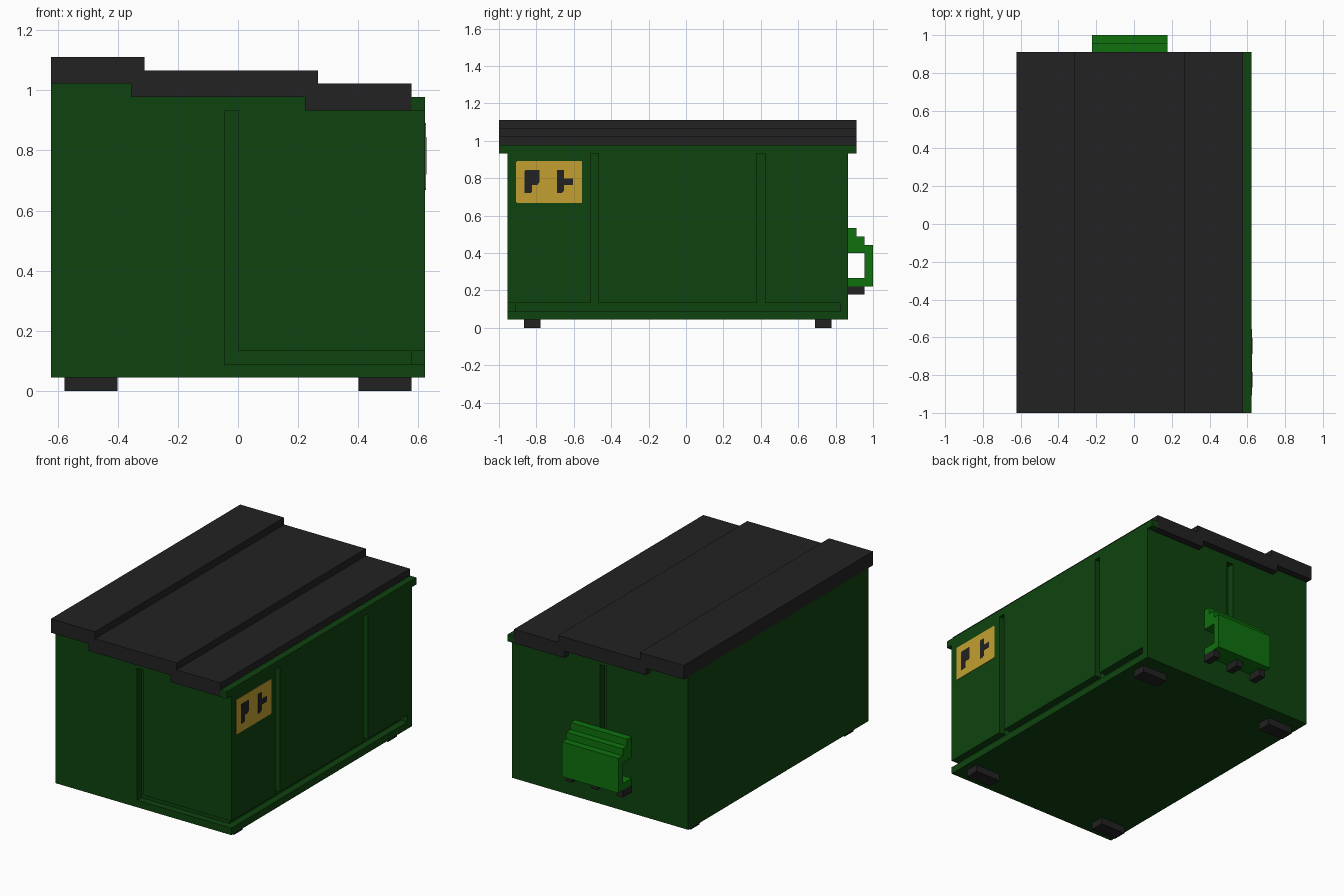
import bpy, bmesh
from mathutils import Vector

if "Cube" in bpy.data.objects:
    bpy.data.objects.remove(bpy.data.objects["Cube"], do_unlink=True)

V = 2 / 45                                 # one block unit
ORIGIN = Vector((-14, -22.5, 0))           # grid corner, in units


def pos(x, y, z):
    return (Vector((x, y, z)) + ORIGIN) * V


def material(name, rgb):
    m = bpy.data.materials.new(name)
    m.use_nodes = True
    m.diffuse_color = (*rgb, 1)
    m.node_tree.nodes["Principled BSDF"].inputs["Base Color"].default_value = (*rgb, 1)
    return m


GREEN = material("dark green", (0.0048, 0.056, 0.0048))
BRIGHT = material("bright green", (0.0044, 0.165, 0.0044))
BLACK = material("charcoal", (0.016, 0.016, 0.016))
YELLOW = material("sign yellow", (0.546, 0.352, 0.030))


def prism(name, points, axis, a, b, mat):
    """Extrude a flat profile from a to b; axis 'y' takes (x, z), axis 'x' takes (y, z)."""
    place = (lambda p, t: pos(p[0], t, p[1])) if axis == "y" else (lambda p, t: pos(t, p[0], p[1]))
    bm = bmesh.new()
    face = bm.faces.new([bm.verts.new(place(p, a)) for p in points])
    ext = bmesh.ops.extrude_face_region(bm, geom=[face])
    shift = Vector(place(points[0], b)) - Vector(place(points[0], a))
    bmesh.ops.translate(bm, vec=shift, verts=[g for g in ext["geom"] if isinstance(g, bmesh.types.BMVert)])
    bmesh.ops.recalc_face_normals(bm, faces=bm.faces)
    me = bpy.data.meshes.new(name)
    bm.to_mesh(me)
    bm.free()
    me.materials.append(mat)
    ob = bpy.data.objects.new(name, me)
    bpy.context.collection.objects.link(ob)
    return ob


def box(name, x, y, z, mat):
    return prism(name, [(x[0], z[0]), (x[1], z[0]), (x[1], z[1]), (x[0], z[1])], "y", y[0], y[1], mat)


# Container body with a stepped top
body = prism("body", [(0, 1), (28, 1), (28, 21), (19, 21), (19, 22), (6, 22), (6, 23), (0, 23)],
             "y", 1, 42, GREEN)

# Grooves cut one unit deep into the front, left side and back
grooves = [
    ((13, 14), (0, 2), (2.5, 21)),         # front upright
    ((13, 29), (0, 2), (2, 3)),            # front foot
    ((27, 29), (0, 41), (2, 3)),           # side foot
    ((27, 29), (11, 12), (2.5, 21.5)),     # side uprights
    ((27, 29), (31, 32), (2.5, 21.5)),
    ((13, 14), (41, 43), (5, 21)),         # back upright
]
cutters = []
for g in grooves:
    cutter = box("groove_cutter", *g, GREEN)
    cutter.hide_render = True
    mod = body.modifiers.new("groove", "BOOLEAN")
    mod.operation = "DIFFERENCE"
    mod.solver = "EXACT"
    mod.object = cutter
    cutters.append(cutter)
dg = bpy.context.evaluated_depsgraph_get()
bm = bmesh.new()
bm.from_mesh(bpy.data.meshes.new_from_object(body.evaluated_get(dg)))
body.modifiers.clear()
for c in cutters:
    bpy.data.objects.remove(c, do_unlink=True)

# Groove floors are charcoal, apart from the top unit of the front one
bmesh.ops.bisect_plane(bm, geom=bm.verts[:] + bm.edges[:] + bm.faces[:],
                       plane_co=pos(0, 0, 20), plane_no=(0, 0, 1))
for f in bm.faces:
    c, n = f.calc_center_median() / V - ORIGIN, f.normal
    side = n.x > 0.9 and abs(c.x - 27) < 0.1
    front = n.y < -0.9 and abs(c.y - 2) < 0.1 and c.z < 20
    back = n.y > 0.9 and abs(c.y - 41) < 0.1
    f.material_index = 1 if side or front or back else 0
bm.to_mesh(body.data)
bm.free()
body.data.materials.clear()
body.data.materials.append(GREEN)
body.data.materials.append(BLACK)

# Stepped lid and the side rim beside it
prism("lid", [(0, 23), (6, 23), (6, 22), (19, 22), (19, 21), (27, 21), (27, 23), (20, 23),
              (20, 24), (7, 24), (7, 25), (0, 25)], "y", 0, 43, BLACK)
box("side_rim", (27, 28), (0, 43), (21, 22), GREEN)

# Feet
for x in (1, 23):
    for y in (3, 38):
        box("foot", (x, x + 4), (y, y + 2), (0, 1), BLACK)

# Rear bracket: stepped hood, outer plate, sill and three pegs
prism("rear_bracket", [(42, 5), (45, 5), (45, 10), (44, 10), (44, 11), (43, 11), (43, 12),
                       (42, 12), (42, 9), (44, 9), (44, 6), (42, 6)], "x", 9, 18, BRIGHT)
for x in (9, 13, 17):
    box("bracket_peg", (x, x + 1), (42, 44), (4, 5), BLACK)

# Warning sign with two dark marks
prism("sign", [(2.15, 15.05), (9.9, 15.05), (10, 15.15), (10, 19.95), (9.9, 20.05), (2.15, 20.05),
               (2.05, 19.95), (2.05, 15.15)], "x", 28, 28.06, YELLOW)
prism("sign_mark_front", [(3.05, 16.2), (3.8, 16.2), (4.0, 16.4), (4.0, 17.2), (4.6, 17.2), (4.85, 17.5),
                          (4.85, 19.0), (3.2, 19.0), (3.05, 18.8)], "x", 28.06, 28.1, BLACK)
prism("sign_mark_rear", [(7.0, 16.2), (7.5, 16.2), (7.85, 16.5), (7.85, 17.2), (8.9, 17.2), (8.9, 18.0),
                         (7.85, 18.0), (7.85, 19.0), (7.0, 19.0)], "x", 28.06, 28.1, BLACK)
